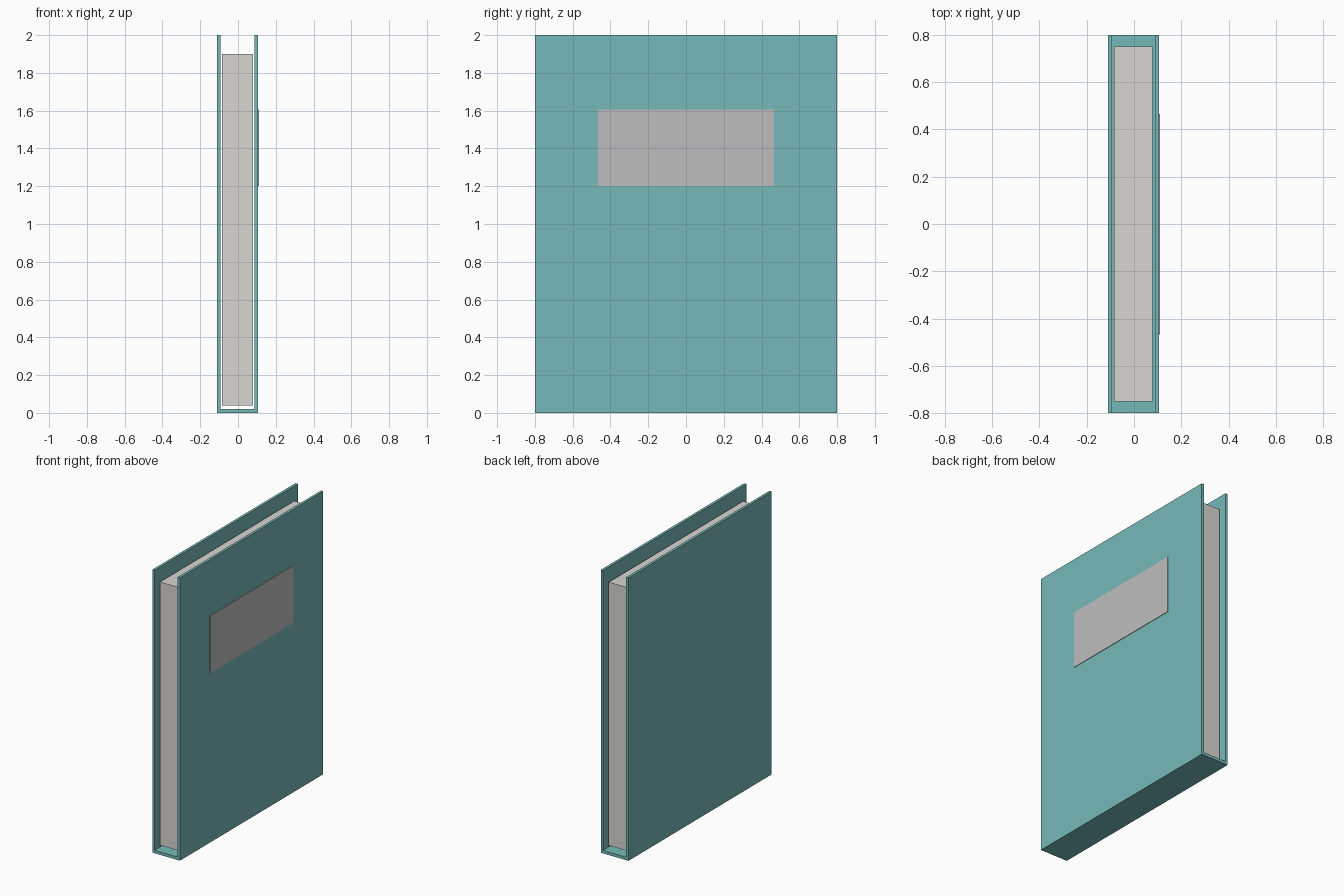
import bpy
import bmesh

old = bpy.data.objects.get("Cube")
if old:
    bpy.data.objects.remove(old, do_unlink=True)


def material(name, rgb):
    mat = bpy.data.materials.new(name)
    mat.use_nodes = True
    colour = (*rgb, 1.0)
    mat.diffuse_color = colour
    mat.node_tree.nodes["Principled BSDF"].inputs["Base Color"].default_value = colour
    return mat


def prism(name, profile, y0, y1, mat):
    """Extrude an (x, z) outline along y from y0 to y1."""
    bm = bmesh.new()
    face = bm.faces.new([bm.verts.new((x, y0, z)) for x, z in profile])
    extruded = bmesh.ops.extrude_face_region(bm, geom=[face])["geom"]
    moved = [v for v in extruded if isinstance(v, bmesh.types.BMVert)]
    bmesh.ops.translate(bm, verts=moved, vec=(0, y1 - y0, 0))
    bmesh.ops.recalc_face_normals(bm, faces=bm.faces)
    mesh = bpy.data.meshes.new(name)
    bm.to_mesh(mesh)
    bm.free()
    mesh.materials.append(mat)
    obj = bpy.data.objects.new(name, mesh)
    bpy.context.collection.objects.link(obj)
    return obj


def rectangle(x0, x1, z0, z1):
    return [(x0, z0), (x1, z0), (x1, z1), (x0, z1)]


teal = material("teal cover", (0.181, 0.485, 0.474))
paper = material("warm white paper", (0.694, 0.672, 0.651))
grey = material("grey label", (0.515, 0.515, 0.515))

# Two cover boards joined by the spine along the bottom
left, right, board, spine, height = -0.11, 0.106, 0.018, 0.021, 2.0
cover = [(left, 0), (right, 0), (right, height), (right - board, height),
         (right - board, spine), (left + board, spine),
         (left + board, height), (left, height)]
prism("book_cover", cover, -0.8, 0.8, teal)

# Block of pages, inset from the cover on every side
prism("page_block", rectangle(-0.085, 0.079, 0.04, 1.9), -0.75, 0.75, paper)

# Thin title plate on one board
prism("cover_label", rectangle(right - 0.002, 0.11, 1.2, 1.605), -0.467, 0.465, grey)
